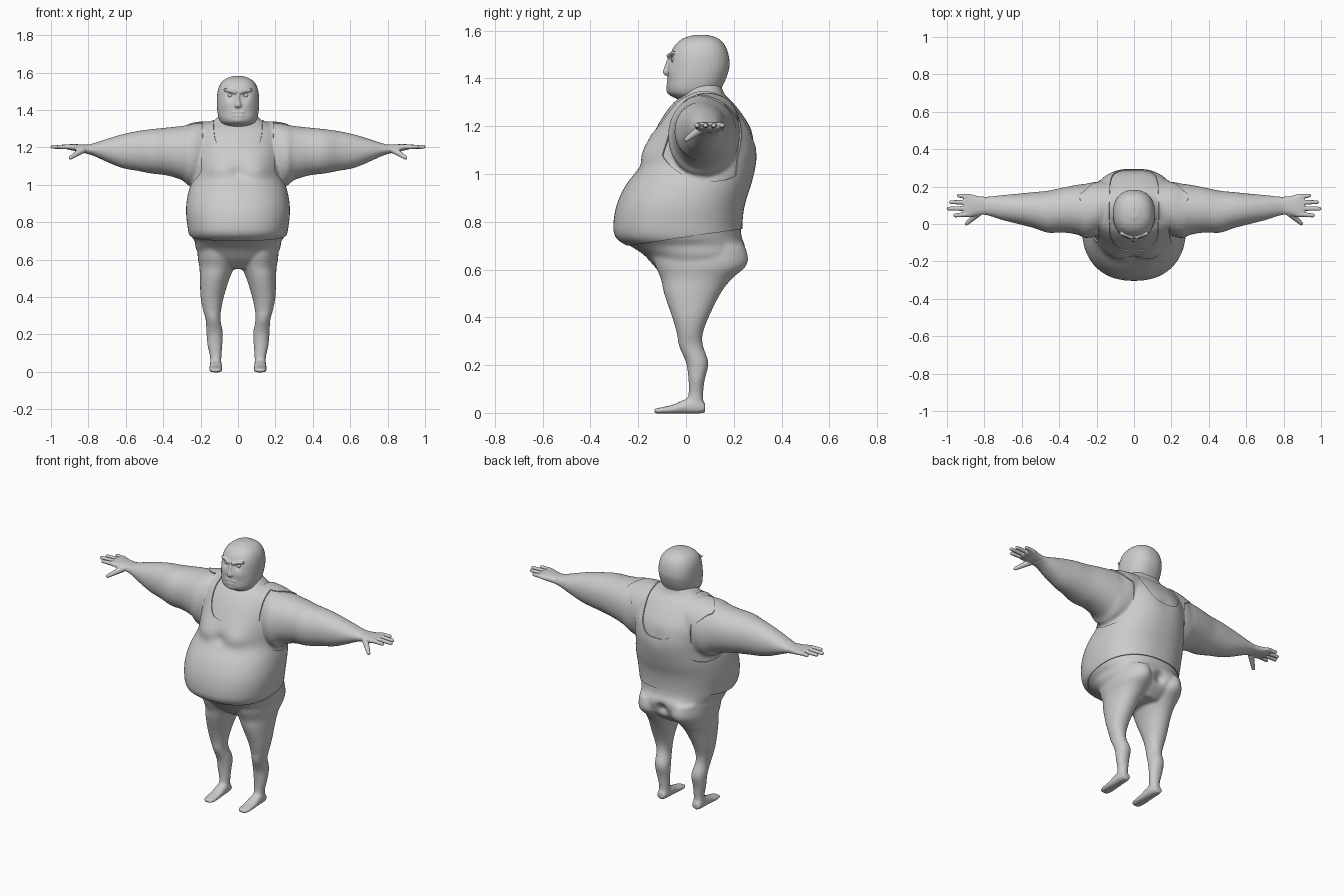
import bpy, bmesh, math
from mathutils import Vector, Matrix

if "Cube" in bpy.data.objects:
    bpy.data.objects.remove(bpy.data.objects["Cube"])


def resample(rows, n=4):
    """Catmull-Rom interpolation between profile rows."""
    out = []
    for i in range(len(rows) - 1):
        p = [rows[max(i - 1, 0)], rows[i], rows[i + 1], rows[min(i + 2, len(rows) - 1)]]
        for k in range(n):
            t = k / n
            out.append([b + .5 * t * (c - a + t * (2*a - 5*b + 4*c - d + t * (3*(b - c) + d - a)))
                        for a, b, c, d in zip(*p)])
    return out + [list(rows[-1])]


def loft(bm, axis, rows, e=2.2, sides=(1,), seg=40):
    """Superellipse rings (t, a0, a1, b0, b1) along an axis, capped at both ends."""
    for s in sides:
        rings = []
        for t, a0, a1, b0, b1 in resample(rows):
            ring = []
            for k in range(seg):
                w = 2 * math.pi * k / seg
                c, d = math.cos(w), math.sin(w)
                a = (a0 + a1) / 2 + (a1 - a0) / 2 * math.copysign(abs(c) ** (2 / e), c)
                b = (b0 + b1) / 2 + (b1 - b0) / 2 * math.copysign(abs(d) ** (2 / e), d)
                x, y, z = {'x': (t, a, b), 'y': (a, t, b), 'z': (a, b, t)}[axis]
                ring.append(bm.verts.new((s * x, y, z)))
            rings.append(ring)
        for r, q in zip(rings, rings[1:]):
            for k in range(seg):
                j = (k + 1) % seg
                bm.faces.new((r[k], r[j], q[j], q[k]))
        bm.faces.new(rings[0])
        bm.faces.new(rings[-1])


def tube(bm, p, q, r0, r1, sides=(1,), n=10):
    """Chain of balls that the remesh melts into a round-ended limb."""
    for s in sides:
        for i in range(n + 1):
            c = Vector(p).lerp(Vector(q), i / n)
            c.x *= s
            bmesh.ops.create_icosphere(bm, subdivisions=2, radius=r0 + (r1 - r0) * i / n,
                                       matrix=Matrix.Translation(c))


def to_object(bm, name):
    me = bpy.data.meshes.new(name)
    bm.to_mesh(me)
    bm.free()
    ob = bpy.data.objects.new(name, me)
    bpy.context.collection.objects.link(ob)
    return ob


def bake(ob):
    dg = bpy.context.evaluated_depsgraph_get()
    me = bpy.data.meshes.new_from_object(ob.evaluated_get(dg))
    ob.modifiers.clear()
    ob.data = me


def fuse(bm, name, voxel, smooth):
    bmesh.ops.recalc_face_normals(bm, faces=bm.faces)
    ob = to_object(bm, name)
    m = ob.modifiers.new("fuse", 'REMESH')
    m.mode, m.voxel_size = 'VOXEL', voxel
    m = ob.modifiers.new("soften", 'SMOOTH')
    m.factor, m.iterations = .5, smooth
    bake(ob)
    return ob


def sculpt(ob, bumps):
    """Soft pushes (x, y, z, radius, dx, dy, dz), mirrored in x."""
    for x, y, z, r, dx, dy, dz in bumps:
        for s in ((1, -1) if x else (1,)):
            c, d = Vector((s * x, y, z)), Vector((s * dx, dy, dz))
            for v in ob.data.vertices:
                q = (v.co - c).length_squared / (r * r)
                if q < 6:
                    v.co += d * math.exp(-q)


BOTH = (1, -1)

# Body: trunk, arms, legs and feet fused into one skin
bm = bmesh.new()
trunk = [(.55, .10, -.06, .16), (.60, .19, -.12, .215), (.66, .225, -.175, .245),
         (.70, .232, -.235, .248), (.735, .255, -.288, .233), (.79, .266, -.298, .23),
         (.87, .272, -.284, .24), (.95, .262, -.247, .265), (1.03, .24, -.187, .285),
         (1.10, .235, -.165, .292), (1.18, .235, -.13, .276), (1.25, .225, -.09, .235),
         (1.30, .205, -.05, .195), (1.335, .14, -.01, .16), (1.38, .09, .0, .145)]
loft(bm, 'z', [(z, -w, w, a, b) for z, w, a, b in trunk], 2.3, seg=56)
loft(bm, 'x', [(.12, .0, .22, 1.05, 1.33), (.20, -.06, .225, 1.0, 1.333),
               (.26, -.075, .215, .995, 1.322), (.30, -.058, .21, 1.025, 1.315),
               (.38, -.045, .195, 1.05, 1.306), (.46, -.047, .178, 1.06, 1.298),
               (.54, -.02, .17, 1.075, 1.287), (.62, .0, .162, 1.09, 1.27),
               (.70, .02, .155, 1.122, 1.246), (.78, .045, .147, 1.158, 1.22),
               (.83, .05, .147, 1.17, 1.21)], 2.1, BOTH)
loft(bm, 'z', [(.70, .015, .21, -.15, .24), (.62, .008, .216, -.13, .246),
               (.56, .02, .206, -.105, .19), (.50, .045, .204, -.092, .145),
               (.40, .076, .2, -.058, .095), (.33, .09, .187, -.038, .07),
               (.28, .094, .173, -.03, .072), (.21, .081, .169, .0, .094),
               (.14, .084, .163, .01, .079), (.08, .088, .15, .01, .072),
               (.004, .09, .15, .0, .074)], 2.1, BOTH)
loft(bm, 'y', [(.08, .095, .145, .0, .04), (.05, .088, .15, -.003, .06),
               (.0, .085, .152, -.003, .058), (-.05, .083, .153, -.003, .036),
               (-.10, .083, .153, -.003, .024), (-.135, .092, .145, -.002, .018)], 2.6, BOTH)
body = fuse(bm, "body", .008, 8)
sculpt(body, [(.10, -.14, 1.09, .07, 0, -.022, -.008),   # chest
              (0, -.17, 1.06, .035, 0, .012, 0),
              (0, .25, .65, .035, 0, -.03, 0),           # seat cleft
              (.11, .24, .65, .06, 0, .012, 0),
              (0, .29, 1.12, .05, 0, -.006, 0)])         # spine


# Tank top: body skin trimmed by hem, neckline and armholes, then thickened
def inside_shirt(p):
    x, y, z = abs(p.x), p.y, p.z
    hem = z - (.705 + (y + .24) * .137)
    depth = .25 if y > .08 else .20
    neck = (x / .13) ** 3 + (max(0, 1.36 - z) / depth) ** 3 - 1
    dy, dz = y - .06 + (z - 1.15) * .25, z - 1.15
    hole = (abs(dy) / .186) ** 2.3 + (abs(dz) / .18) ** 2.3 - 1
    return min(hem, neck * .1, max(.19 - x, hole * .15), .31 - x)


bm = bmesh.new()
bm.from_mesh(body.data)
cuts = []
for edge in list(bm.edges):
    a, b = edge.verts
    fa, fb = inside_shirt(a.co), inside_shirt(b.co)
    if fa * fb < 0:
        cuts.append(bmesh.utils.edge_split(edge, a, fa / (fa - fb))[1])
bmesh.ops.connect_verts(bm, verts=cuts)
drop = [f for f in bm.faces if inside_shirt(f.calc_center_median()) < 0]
bmesh.ops.delete(bm, geom=drop, context='FACES')
shirt = to_object(bm, "tank_top")
m = shirt.modifiers.new("cloth", 'SOLIDIFY')
m.thickness, m.offset = .006, 1
bake(shirt)

# Head with nose, brows, lids and lips
bm = bmesh.new()
skull = [(1.29, .07, .0, .14), (1.315, .078, -.04, .142), (1.335, .094, -.07, .145),
         (1.36, .104, -.079, .15), (1.40, .111, -.078, .168), (1.45, .113, -.075, .182),
         (1.50, .109, -.066, .178), (1.54, .094, -.045, .162), (1.567, .066, -.012, .135),
         (1.582, .025, .035, .09)]
loft(bm, 'z', [(z, -w, w, a, b) for z, w, a, b in skull], 2.3)
loft(bm, 'z', [(1.485, -.010, .010, -.078, -.04), (1.45, -.014, .014, -.09, -.04),
               (1.425, -.022, .022, -.097, -.04), (1.412, -.014, .014, -.088, -.04)], 2)
tube(bm, (.014, -.073, 1.494), (.07, -.052, 1.508), .010, .008, BOTH)
tube(bm, (-.028, -.073, 1.388), (.028, -.073, 1.388), .008, .008)
tube(bm, (-.022, -.074, 1.370), (.022, -.074, 1.370), .008, .008)
head = fuse(bm, "head", .004, 4)
sculpt(head, [(.042, -.068, 1.478, .018, 0, .012, 0), (.055, -.06, 1.43, .03, 0, -.005, 0),
              (0, -.075, 1.335, .025, 0, -.006, 0)])

# Eyes
bm = bmesh.new()
for s in BOTH:
    bmesh.ops.create_uvsphere(bm, u_segments=20, v_segments=12, radius=.014,
                              matrix=Matrix.Translation((s * .042, -.048, 1.479)))
eyes = to_object(bm, "eyes")

# Hands: palm, four fingers and thumb
bm = bmesh.new()
loft(bm, 'x', [(.79, .053, .145, 1.168, 1.214), (.84, .046, .15, 1.172, 1.216),
               (.88, .036, .162, 1.182, 1.218), (.91, .04, .16, 1.188, 1.216)], 2.4, BOTH)
for y, tip_x, tip_y in ((.052, .957, .046), (.083, .992, .082), (.115, .978, .117), (.146, .936, .152)):
    tube(bm, (.89, y, 1.203), (tip_x, tip_y, 1.203), .014, .011, BOTH, 14)
tube(bm, (.83, .06, 1.187), (.895, .002, 1.145), .02, .011, BOTH)
hands = fuse(bm, "hands", .004, 3)

# Smooth shading, keeping the cloth edge crisp
for ob in (body, shirt, head, eyes, hands):
    ob.select_set(True)
bpy.context.view_layer.objects.active = body
bpy.ops.object.shade_smooth_by_angle(angle=math.radians(50))
